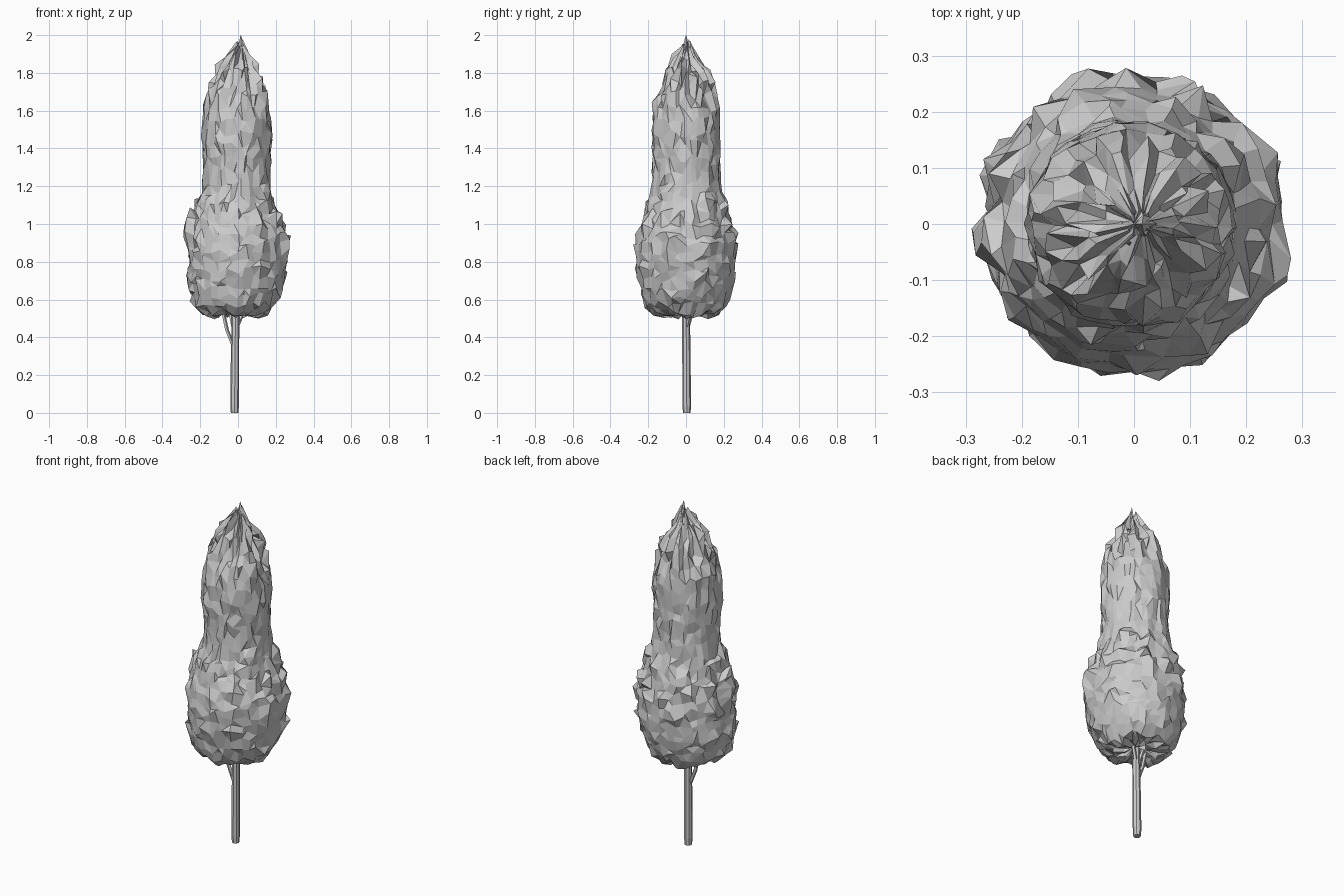
import bpy, bmesh, math, random

if "Cube" in bpy.data.objects:
    bpy.data.objects.remove(bpy.data.objects["Cube"])

random.seed(7)


def finish(name, bm):
    bmesh.ops.recalc_face_normals(bm, faces=bm.faces)
    me = bpy.data.meshes.new(name)
    bm.to_mesh(me)
    bm.free()
    ob = bpy.data.objects.new(name, me)
    bpy.context.collection.objects.link(ob)
    return ob


def tube(name, path, sides):
    # path entries: x, y, z, radius
    bm = bmesh.new()
    rings = []
    for x, y, z, r in path:
        rings.append([bm.verts.new((x + r * math.cos(2 * math.pi * i / sides),
                                    y + r * math.sin(2 * math.pi * i / sides), z))
                      for i in range(sides)])
    for a, b in zip(rings, rings[1:]):
        for i in range(sides):
            j = (i + 1) % sides
            bm.faces.new((a[i], a[j], b[j], b[i]))
    bm.faces.new(rings[0])
    bm.faces.new(rings[-1])
    return finish(name, bm)


# Foliage outline: z, centre x, radius
profile = [(0.525, -0.01, 0.06), (0.51, -0.01, 0.12), (0.525, -0.02, 0.175),
           (0.57, -0.02, 0.215), (0.63, -0.015, 0.24), (0.72, -0.01, 0.258),
           (0.80, 0, 0.265), (0.88, 0, 0.263), (0.95, 0, 0.252), (1.02, -0.01, 0.233),
           (1.10, -0.01, 0.205), (1.18, -0.008, 0.185), (1.28, -0.005, 0.177),
           (1.40, -0.006, 0.183), (1.52, -0.007, 0.184), (1.62, -0.01, 0.174),
           (1.70, -0.005, 0.155), (1.77, 0, 0.132), (1.84, 0, 0.092),
           (1.90, 0.005, 0.052), (1.935, 0.01, 0.022)]


def outline(z):
    pts = profile[1:]
    for (z0, x0, r0), (z1, x1, r1) in zip(pts, pts[1:]):
        if z <= z1:
            t = (z - z0) / (z1 - z0)
            return x0 + t * (x1 - x0), r0 + t * (r1 - r0)
    return pts[-1][1:]


# Faceted foliage shell with drawn-out leaf points, pleated towards the tip
SEG = 36
levels = profile[:4]
z = 0.62
while z < 1.91:
    levels = levels + [(z, *outline(z))]
    z += 0.045 if z < 1.15 else 0.065
levels.append(profile[-1])
bm = bmesh.new()
rings = []
for z, cx, r in levels:
    ring = []
    for i in range(SEG):
        a = 2 * math.pi * (i + random.uniform(-0.4, 0.4)) / SEG
        k = 1 + random.uniform(-0.05, 0.03)
        dz = random.uniform(-0.02, 0.02)
        if z > 1.5:
            f = min(1, (z - 1.5) / 0.3)
            k += random.uniform(-0.32, 0.18) * f
            dz += random.uniform(-0.03, 0.03) * f
        elif z > 1.15:
            k += random.choice((-0.04, 0, 0, 0.04))
            dz *= 1.5
        elif 0.55 < z and random.random() < (0.3 if 0.82 < z < 1.12 else 0.14):
            k += random.uniform(0.02, 0.13)
            dz += random.uniform(-0.01, 0.05)
        if z < 0.6:
            dz = random.uniform(-0.015, 0.025)
        ring.append(bm.verts.new((cx + r * k * math.cos(a), r * k * math.sin(a), z + dz)))
    rings.append(ring)
for a, b in zip(rings, rings[1:]):
    for i in range(SEG):
        j = (i + 1) % SEG
        bm.faces.new((a[i], a[j], b[j], b[i]))
for ring, h in ((rings[0], 0.54), (rings[-1], 1.95)):
    c = bm.verts.new((0, 0, h))
    for i in range(SEG):
        bm.faces.new((ring[i], ring[(i + 1) % SEG], c))
# split about half of the quads into triangles for ragged facets
bmesh.ops.triangulate(bm, faces=[f for f in bm.faces if random.random() < 0.5])
finish("foliage", bm)

# Upright spikes at the crown
spikes = [(0.018, 0, 2.0, 0.024)]
for i in range(9):
    a = 2 * math.pi * i / 9 + 0.3
    d = random.uniform(0.025, 0.045)
    spikes.append((d * math.cos(a), d * math.sin(a), random.uniform(1.91, 1.96), 0.018))
for i, (x, y, top, r) in enumerate(spikes):
    tube(f"crown_spike_{i}", [(x * 1.6, y * 1.6, 1.80, r), (x, y, top - 0.08, r * 0.9),
                              (x * 0.8, y * 0.8, top, 0.001)], 4)

# Trunk and low branches
tube("trunk", [(-0.018, 0.004, 0, 0.02), (-0.018, 0.004, 0.04, 0.023),
               (-0.016, 0.002, 0.3, 0.022), (-0.012, 0, 0.6, 0.02)], 8)
for i, (x, y) in enumerate(((-0.085, 0.0), (-0.055, 0.04), (0.03, 0.03))):
    start = 0.34 if i == 0 else 0.42
    tube(f"branch_{i}", [(-0.02, 0, start, 0.011), (x * 0.7, y * 0.7, start + 0.1, 0.011),
                         (x, y, 0.56, 0.01)], 5)
